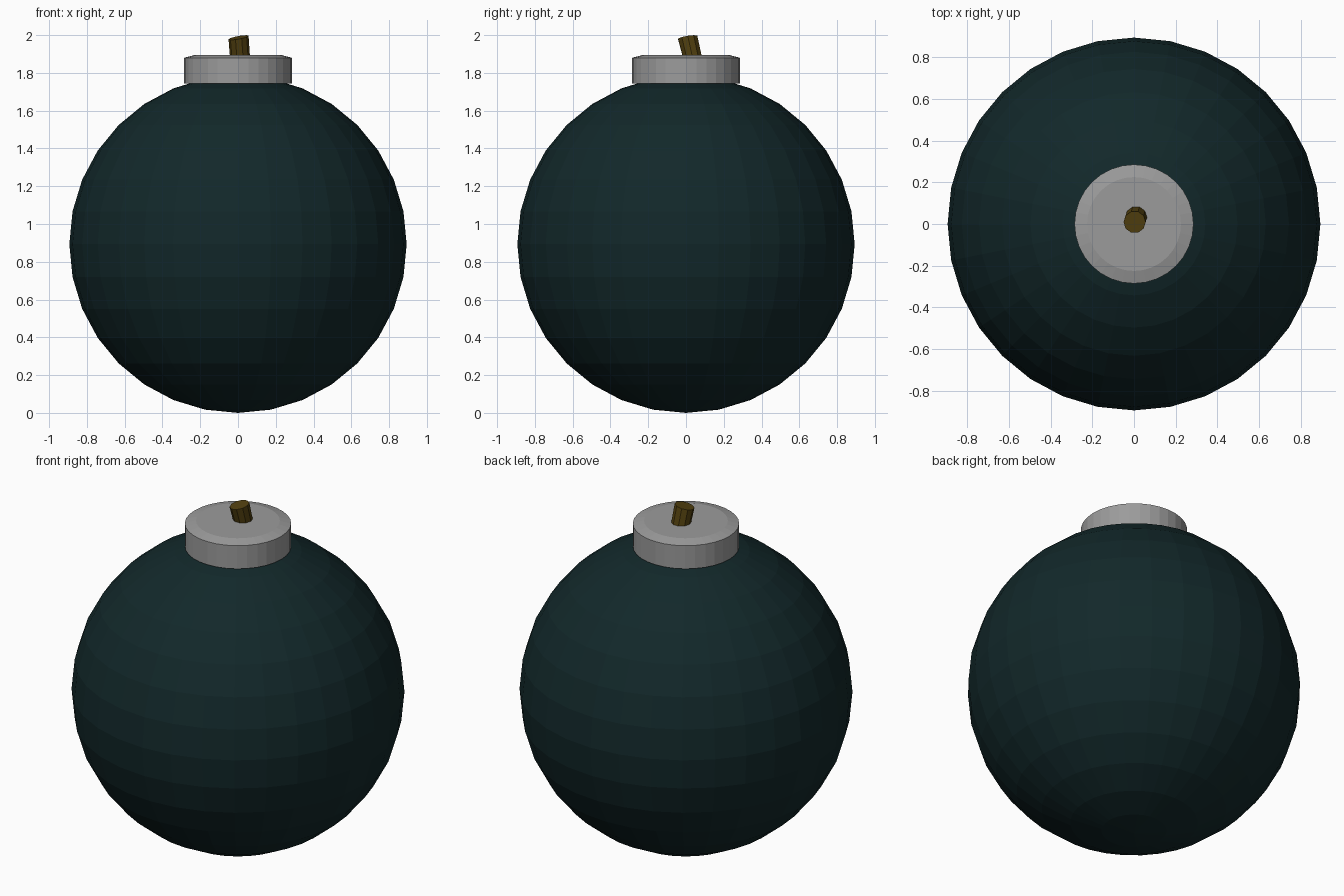
import bpy, bmesh, math

if "Cube" in bpy.data.objects:
    bpy.data.objects.remove(bpy.data.objects["Cube"])

SIDES = 32


def material(name, rgb):
    m = bpy.data.materials.new(name)
    m.diffuse_color = (*rgb, 1)
    m.use_nodes = True
    m.node_tree.nodes["Principled BSDF"].inputs["Base Color"].default_value = m.diffuse_color
    return m


def add_object(name, bm, mat):
    bmesh.ops.recalc_face_normals(bm, faces=bm.faces[:])
    mesh = bpy.data.meshes.new(name)
    bm.to_mesh(mesh)
    bm.free()
    mesh.materials.append(mat)
    obj = bpy.data.objects.new(name, mesh)
    bpy.context.collection.objects.link(obj)
    return obj


def stacked_rings(rings):
    """Closed tube through equal-length rings of points, capped at both ends."""
    bm = bmesh.new()
    loops = [[bm.verts.new(p) for p in ring] for ring in rings]
    n = len(loops[0])
    for a, b in zip(loops, loops[1:]):
        for i in range(n):
            j = (i + 1) % n
            bm.faces.new((a[i], a[j], b[j], b[i]))
    bm.faces.new(loops[0][::-1])
    bm.faces.new(loops[-1])
    return bm


def ring(cx, cy, z, r, n, slope_x=0.0, slope_y=0.0):
    pts = []
    for i in range(n):
        t = 2 * math.pi * i / n
        dx, dy = r * math.cos(t), r * math.sin(t)
        pts.append((cx + dx, cy + dy, z + slope_x * dx + slope_y * dy))
    return pts


dark_teal = material("dark teal", (0.006, 0.021, 0.023))
grey = material("light grey", (0.33, 0.33, 0.33))
brown = material("olive brown", (0.085, 0.052, 0.005))

# Round faceted body
R = 0.893
bm = bmesh.new()
bmesh.ops.create_uvsphere(bm, u_segments=SIDES, v_segments=16, radius=R)
bmesh.ops.translate(bm, verts=bm.verts[:], vec=(0, 0, R))
add_object("body", bm, dark_teal)

# Neck collar with a chamfered top rim
profile = [(0.285, 1.743), (0.285, 1.88), (0.225, 1.896)]
add_object("collar", stacked_rings([ring(0, 0, z, r, SIDES) for r, z in profile]), grey)

# Short leaning fuse with a slanted top
add_object("fuse", stacked_rings([
    ring(0.011, 0.036, 1.875, 0.053, 10),
    ring(0.003, 0.009, 1.987, 0.053, 10, 0.18, 0.16),
]), brown)
